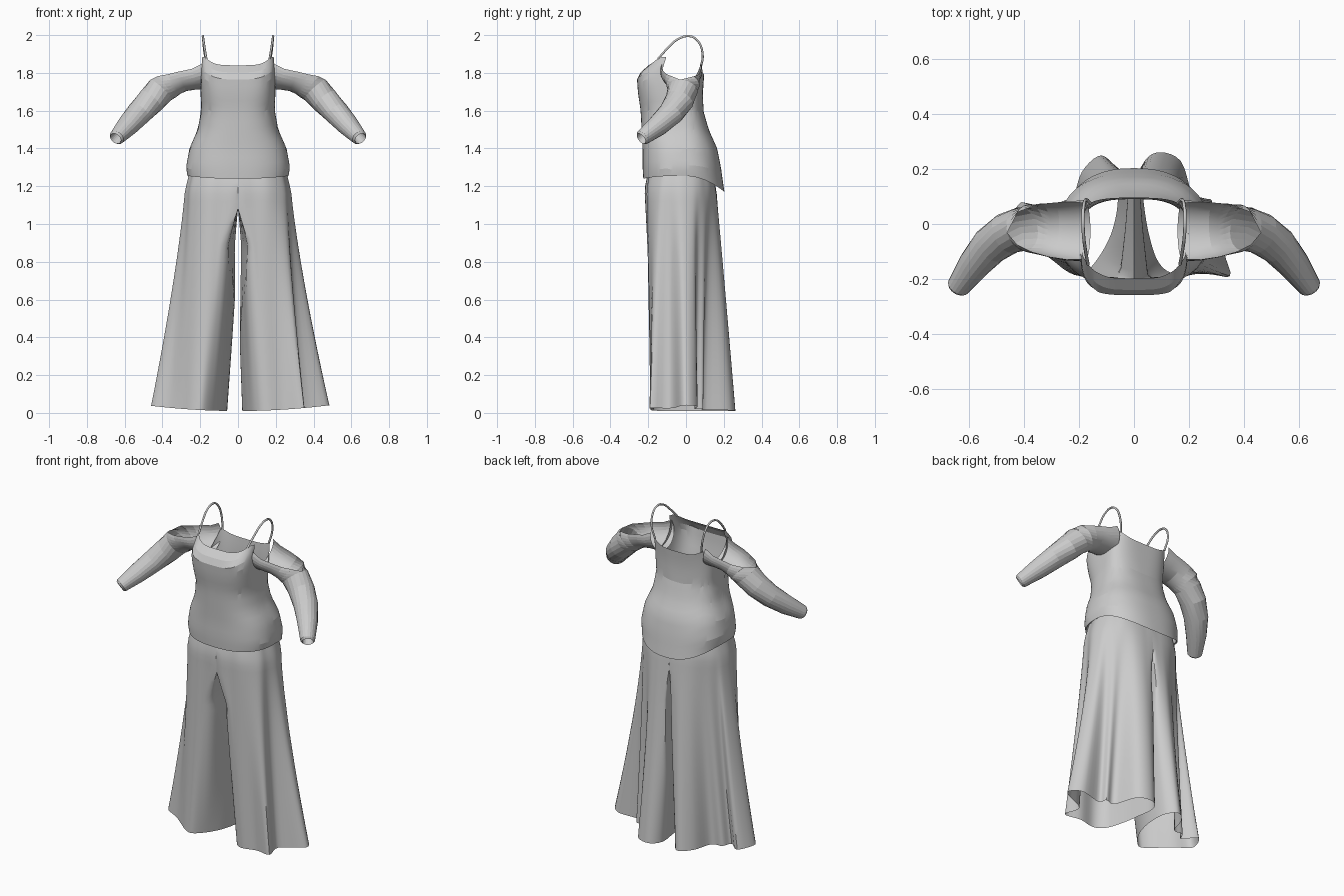
import bpy, bmesh, math
from mathutils import Vector

if "Cube" in bpy.data.objects:
    bpy.data.objects.remove(bpy.data.objects["Cube"])

cloth = bpy.data.materials.new("light_grey_cloth")
cloth.use_nodes = True
GREY = (0.6, 0.6, 0.6, 1)
cloth.diffuse_color = GREY
cloth.node_tree.nodes["Principled BSDF"].inputs["Base Color"].default_value = GREY


def lerp_table(table, z):
    """Linear interpolation of rows (z, values...) sorted by height."""
    z = min(max(z, table[0][0]), table[-1][0])
    for low, high in zip(table, table[1:]):
        if z <= high[0]:
            f = (z - low[0]) / (high[0] - low[0])
            return [a + (b - a) * f for a, b in zip(low[1:], high[1:])]


def smooth_loop(points, steps):
    """Closed Catmull-Rom curve through 2D points."""
    out, n = [], len(points)
    for i in range(n):
        a, b, c, d = (Vector(points[(i + k) % n]) for k in (-1, 0, 1, 2))
        for s in range(steps):
            t = s / steps
            out.append((b * 2 + (c - a) * t + (a * 2 - b * 5 + c * 4 - d) * t**2
                        + (b * 3 - a - c * 3 + d) * t**3) / 2)
    return out


def loft(name, rings, closed=True, smooth=None, drop=None):
    """Skin a stack of equally long rings into one open cloth surface."""
    bm = bmesh.new()
    rows = [[bm.verts.new(p) for p in ring] for ring in rings]
    n = len(rows[0])
    for low, high in zip(rows, rows[1:]):
        for i in range(n if closed else n - 1):
            j = (i + 1) % n
            bm.faces.new((low[i], low[j], high[j], high[i]))
    if drop:
        bmesh.ops.delete(bm, geom=[f for f in bm.faces if drop(f)], context='FACES')
    bmesh.ops.remove_doubles(bm, verts=bm.verts, dist=0.0005)
    bmesh.ops.recalc_face_normals(bm, faces=bm.faces)
    mesh = bpy.data.meshes.new(name)
    bm.to_mesh(mesh)
    bm.free()
    obj = bpy.data.objects.new(name, mesh)
    bpy.context.collection.objects.link(obj)
    mesh.materials.append(cloth)
    bpy.ops.object.select_all(action='DESELECT')
    obj.select_set(True)
    bpy.context.view_layer.objects.active = obj
    bpy.ops.object.shade_smooth_by_angle(angle=math.radians(smooth))


# Top body: height, half width, front depth, back depth, squareness
BODY = [(1.16, .262, -.222, .205, 2.5), (1.24, .265, -.226, .193, 2.5),
        (1.30, .275, -.23, .185, 2.5), (1.40, .257, -.23, .165, 2.5),
        (1.5, .213, -.235, .12, 2.6), (1.6, .195, -.24, .092, 2.8),
        (1.7, .198, -.255, .09, 3.4), (1.78, .197, -.26, .095, 4),
        (1.82, .195, -.225, .1, 4.5), (1.85, .195, -.185, .1, 5), (1.9, .19, -.145, .1, 5)]


def body_point(angle, z):
    half, front, back, square = lerp_table(BODY, z)
    c, s = math.cos(angle), math.sin(angle)
    depth = back + .03 if s > 0 else -front - .03
    power = 2 / (square if s < 0 else 1.2 + square / 2)   # the back is rounder
    return Vector((half * math.copysign(abs(c) ** power, c),
                   -.03 + depth * math.copysign(abs(s) ** power, s), z))


def top_edge(angle):
    p = body_point(angle, 1.83)
    u = abs(p.y + .025) / .1
    if u < 1:                                     # armhole dip
        return 1.71 + .13 * u ** 3
    corner = min(abs(p.x) / .175, 1) ** 4
    return (1.84 if p.y < 0 else 1.79) + .045 * corner


def bottom_edge(angle):
    s = math.sin(angle)
    return 1.255 - (.085 * s ** 2 if s > 0 else .015 * s ** 2)


COLS, ROWS = 96, 16
angles = [math.tau * i / COLS for i in range(COLS)]
rings = []
for r in range(ROWS + 1):
    f = r / ROWS
    rings.append([body_point(a, bottom_edge(a) * (1 - f) + top_edge(a) * f) for a in angles])
# turned-in hem below the body
rings.insert(0, [p * .97 + Vector((0, 0, .03 * p.z + .006)) for p in rings[0]])
loft("top_body", rings, smooth=12)

# Sleeves: centre, width radius, height radius, opening half angle at the top
SLEEVE = [((.18, -.025, 1.81), .112, .1, 66), ((.24, -.025, 1.797), .108, .087, 74),
          ((.3, -.022, 1.787), .1, .087, 76), ((.35, -.018, 1.762), .092, .086, 66),
          ((.385, -.016, 1.735), .087, .085, 42), ((.408, -.018, 1.71), .08, .078, 0),
          ((.462, -.035, 1.652), .077, .073, 0), ((.525, -.08, 1.586), .07, .065, 0),
          ((.585, -.15, 1.52), .058, .056, 0), ((.642, -.23, 1.458), .042, .041, 0),
          ((.648, -.237, 1.452), .032, .032, 0), ((.62, -.2, 1.485), .028, .028, 0)]
CUFF = 9


def sleeve_rings(side):
    centres = [Vector(s[0]) for s in SLEEVE]
    out = []
    for i, (_, width, height, gap) in enumerate(SLEEVE):
        k = min(i, CUFF)
        along = (centres[min(k + 1, CUFF)] - centres[max(k - 1, 0)]).normalized()
        across = along.cross(Vector((0, 0, 1))).normalized()
        up = across.cross(along)
        ring = []
        for j in range(21):
            a = math.radians(gap + (360 - 2 * gap) * j / 20)
            p = centres[i] + across * width * math.sin(a) + up * height * math.cos(a)
            ring.append((p.x * side, p.y, p.z))
        out.append(ring)
    return out


# Shoulder straps, running between the front and back corners of the neckline
front_corner, back_corner = (body_point(a, top_edge(a) - .004)
                             for a in (-math.pi / 4, math.pi / 4))
STRAP = [front_corner, (.178, -.09, 1.938), (.184, -.04, 1.98), (.186, .02, 1.994),
         (.184, .06, 1.972), (.176, .088, 1.9), back_corner]


def strap(name, side):
    curve = bpy.data.curves.new(name, 'CURVE')
    curve.dimensions = '3D'
    curve.bevel_depth = .006
    curve.bevel_resolution = 1
    curve.resolution_u = 5
    spline = curve.splines.new('BEZIER')
    spline.bezier_points.add(len(STRAP) - 1)
    for point, (x, y, z) in zip(spline.bezier_points, STRAP):
        point.co = (x * side, y, z)
        point.handle_left_type = point.handle_right_type = 'AUTO'
    curve.materials.append(cloth)
    bpy.context.collection.objects.link(bpy.data.objects.new(name, curve))


# Trouser outlines: half hip (cut at the centre), then the fluted hem of each leg
HIP = [(-.04, -.02), (-.03, -.205), (.09, -.21), (.17, -.2), (.245, -.145), (.265, -.09),
       (.28, -.03), (.27, .03), (.25, .07), (.22, .1), (.18, .13), (.12, .15), (.05, .157),
       (-.03, .15), (-.04, .06)]
HEM_LEFT = [(.055, -.04), (.09, -.14), (.15, -.182), (.25, -.17), (.35, -.19), (.335, -.08),
            (.48, -.015), (.43, .06), (.3, .045), (.28, .09), (.22, .09), (.17, .23),
            (.08, .26), (.025, .2), (.035, .08)]
HEM_RIGHT = [(.085, -.04), (.135, -.13), (.19, -.185), (.24, -.175), (.3, -.13), (.37, -.08),
             (.46, -.03), (.41, .08), (.33, .02), (.3, .07), (.23, .08), (.19, .19),
             (.12, .25), (.065, .19), (.06, .07)]
CROTCH = 1.08


def leg(name, side, hem):
    top, bottom = smooth_loop(HIP, 5), smooth_loop(hem, 5)
    out = []
    heights = [1.27, 1.23, 1.2, 1.16, 1.12, CROTCH] + [1.05 - 1.04 * i / 26 for i in range(27)]
    for z in heights:
        drop = max(0, (1.2 - z) / 1.19)
        flare, depth = drop ** 1.25, drop ** .95
        waist = 1 - max(0, z - 1.18) * .9
        part = max(0, min(1, (CROTCH - z) / .2))      # gap opening between the legs
        ring = []
        for h, b in zip(top, bottom):
            x = max(h.x + (b.x - h.x) * flare, 0) * waist
            y = (h.y + (b.y - h.y) * depth) * waist
            x += (.04 - .12 * h.y) * part * (1 - flare) * max(0, 1 - max(h.x, 0) / .1)
            if z >= CROTCH and x < .012:
                x = 0
            ring.append((x * side, y, z + .03 * flare * (x / .48) ** 2))
        out.append(ring)
    # remove the hidden wall between the legs
    loft(name, out, smooth=50, drop=lambda f: all(abs(v.co.x) < .0001 for v in f.verts))


for label, side, hem in (("left", 1, HEM_LEFT), ("right", -1, HEM_RIGHT)):
    loft(label + "_sleeve", sleeve_rings(side), closed=False, smooth=12)
    strap(label + "_strap", side)
    leg(label + "_trouser_leg", side, hem)
